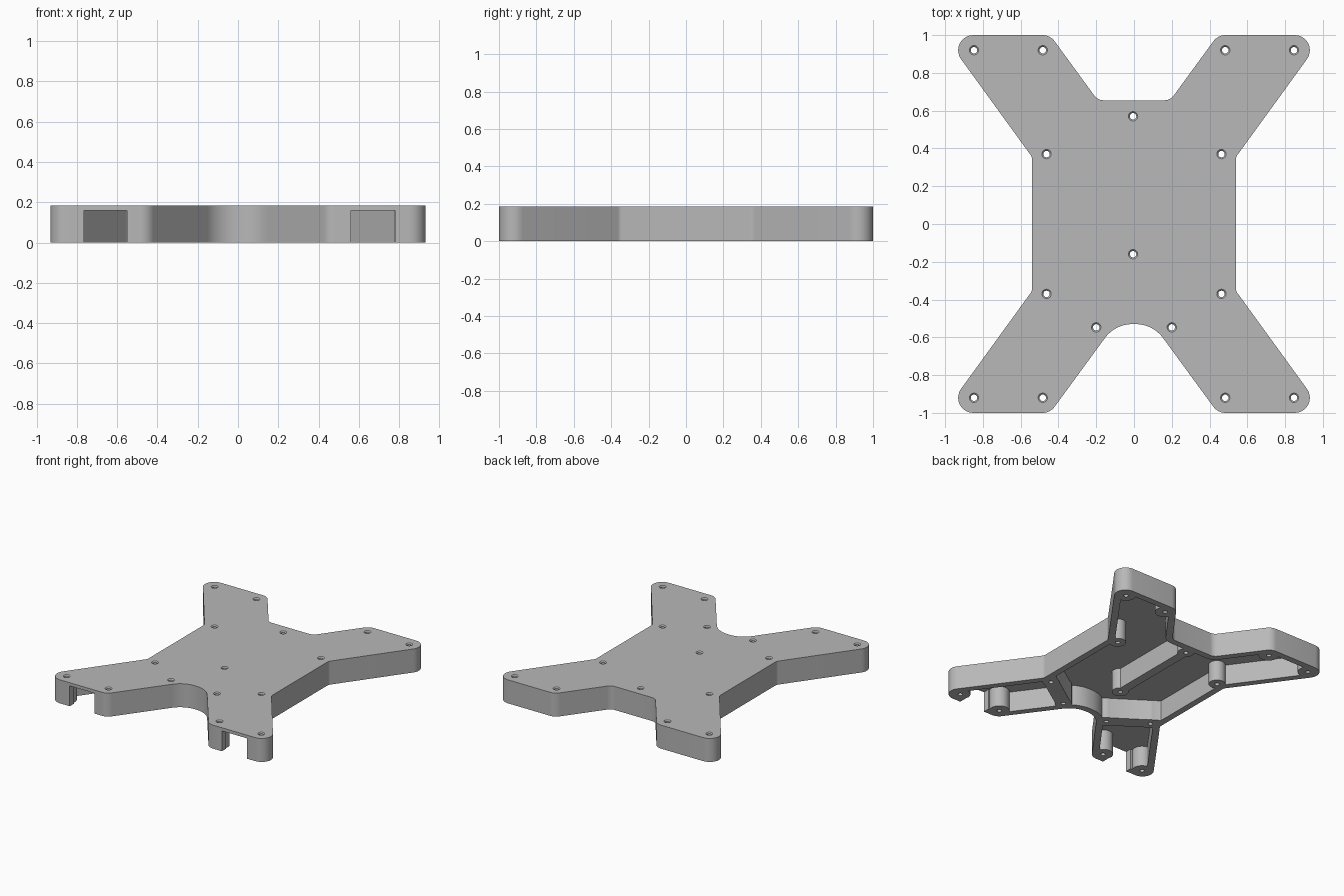
import bpy
import bmesh
import math
from mathutils import Vector

cube = bpy.data.objects.get("Cube")
if cube:
    bpy.data.objects.remove(cube, do_unlink=True)

HEIGHT = 0.185
ROOF = 0.16
WALL = 0.05

grey = bpy.data.materials.new("plain_grey")
grey.use_nodes = True
grey.diffuse_color = (0.48, 0.48, 0.48, 1)
grey.node_tree.nodes["Principled BSDF"].inputs["Base Color"].default_value = grey.diffuse_color


def corner(points, i):
    """Unit directions into and out of a corner."""
    p = points[i]
    return (p - points[i - 1]).normalized(), (points[(i + 1) % len(points)] - p).normalized()


def cross(a, b):
    return a.x * b.y - a.y * b.x


def inset(points, radii, t):
    """Move every edge of a counter-clockwise outline inwards by t."""
    moved, new_radii = [], []
    for i, p in enumerate(points):
        a, b = corner(points, i)
        na, nb = Vector((-a.y, a.x)), Vector((-b.y, b.x))
        moved.append(p + (na + nb) * t / (1 + na.dot(nb)))
        new_radii.append(max(0.015, radii[i] - t) if cross(a, b) > 0 else radii[i] + t)
    return moved, new_radii


def fillet(points, radii, steps=10):
    """Round each corner of an outline."""
    out = []
    for i, p in enumerate(points):
        a, b = corner(points, i)
        turn = math.atan2(cross(a, b), a.dot(b))
        reach = radii[i] * math.tan(abs(turn) / 2)
        start = p - a * reach
        side = math.copysign(1, turn)
        centre = start + Vector((-a.y, a.x)) * side * radii[i]
        arm = start - centre
        for k in range(steps + 1):
            t = turn * k / steps
            c, s = math.cos(t), math.sin(t)
            out.append(centre + Vector((arm.x * c - arm.y * s, arm.x * s + arm.y * c)))
    return out


def to_object(name, bm):
    bmesh.ops.recalc_face_normals(bm, faces=bm.faces)
    mesh = bpy.data.meshes.new(name)
    bm.to_mesh(mesh)
    bm.free()
    mesh.materials.append(grey)
    obj = bpy.data.objects.new(name, mesh)
    bpy.context.collection.objects.link(obj)
    return obj


def prism(name, outline, low, high):
    bm = bmesh.new()
    face = bm.faces.new([bm.verts.new((p[0], p[1], low)) for p in outline])
    top = bmesh.ops.extrude_face_region(bm, geom=[face])["geom"]
    verts = [v for v in top if isinstance(v, bmesh.types.BMVert)]
    bmesh.ops.translate(bm, verts=verts, vec=(0, 0, high - low))
    return to_object(name, bm)


def disc(centre, radius, count=32):
    return [(centre[0] + radius * math.cos(2 * math.pi * k / count),
             centre[1] + radius * math.sin(2 * math.pi * k / count)) for k in range(count)]


def bar(a, b, half):
    a, b = Vector(a), Vector(b)
    d = (b - a).normalized()
    n = Vector((-d.y, d.x)) * half
    return [a + n, b + n, b - n, a - n]


def subtract(target, cutter):
    mod = target.modifiers.new("cut", "BOOLEAN")
    mod.operation = "DIFFERENCE"
    mod.solver = "EXACT"
    mod.object = cutter
    bpy.context.view_layer.update()
    result = bpy.data.meshes.new_from_object(
        target.evaluated_get(bpy.context.evaluated_depsgraph_get()))
    target.modifiers.clear()
    target.data = result
    bpy.data.objects.remove(cutter, do_unlink=True)


# Outline: left half with corner radii, then mirrored
half = [(-0.192, 0.655, 0.06), (-0.444, 1, 0.08), (-1.008, 1, 0.08), (-0.54, 0.355, 0.04),
        (-0.54, -0.355, 0.04), (-1.008, -1, 0.08), (-0.444, -1, 0.08), (-0.10, -0.53, 0.18)]
full = half + [(-x, y, r) for x, y, r in reversed(half)]
points = [Vector((x, y)) for x, y, r in full]
radii = [r for x, y, r in full]
frame = prism("frame_shell", fillet(points, radii), 0, HEIGHT)

# Screw positions
tips = [(s * x, t * 0.92) for s in (-1, 1) for t in (-1, 1) for x in (0.483, 0.847)]
roots = [(s * 0.463, t * 0.37) for s in (-1, 1) for t in (-1, 1)]
notch = [(s * 0.2, -0.547) for s in (-1, 1)]
middle = [(-0.005, 0.57), (-0.005, -0.16)]

# Hollow underside, leaving the bosses and ribs standing
pocket = prism("pocket", fillet(*inset(points, radii, WALL)), -0.1, ROOF)
solids = [disc(p, 0.072) for p in tips] + [disc(p, 0.06) for p in roots + notch + middle]
solids.append(bar(middle[1], (-0.005, 0.8), 0.035))
for s in (-1, 1):
    solids.append(bar((s * 0.15, -0.58), (s * 0.54, -0.315), 0.055))
for outline in solids:
    subtract(pocket, prism("solid", outline, -0.2, 0.3))
subtract(frame, pocket)

# Openings in the front ends of the front arms
for left, right in ((-0.765, -0.55), (0.56, 0.78)):
    slot = [(left, -1.1), (right, -1.1), (right, -0.92), (left, -0.92)]
    subtract(frame, prism("slot", slot, -0.1, ROOF))

# Screw holes with a countersunk top
for p in tips + roots + notch + middle:
    subtract(frame, prism("hole", disc(p, 0.017, 20), -0.1, 0.3))
    bm = bmesh.new()
    bmesh.ops.create_cone(bm, cap_ends=True, segments=20, radius1=0.010, radius2=0.040, depth=0.03)
    bmesh.ops.translate(bm, verts=bm.verts, vec=(p[0], p[1], HEIGHT))
    subtract(frame, to_object("countersink", bm))

# Smooth rounded corners, sharp edges elsewhere
bpy.ops.object.select_all(action="DESELECT")
frame.select_set(True)
bpy.context.view_layer.objects.active = frame
bpy.ops.object.shade_smooth_by_angle(angle=math.radians(30))
